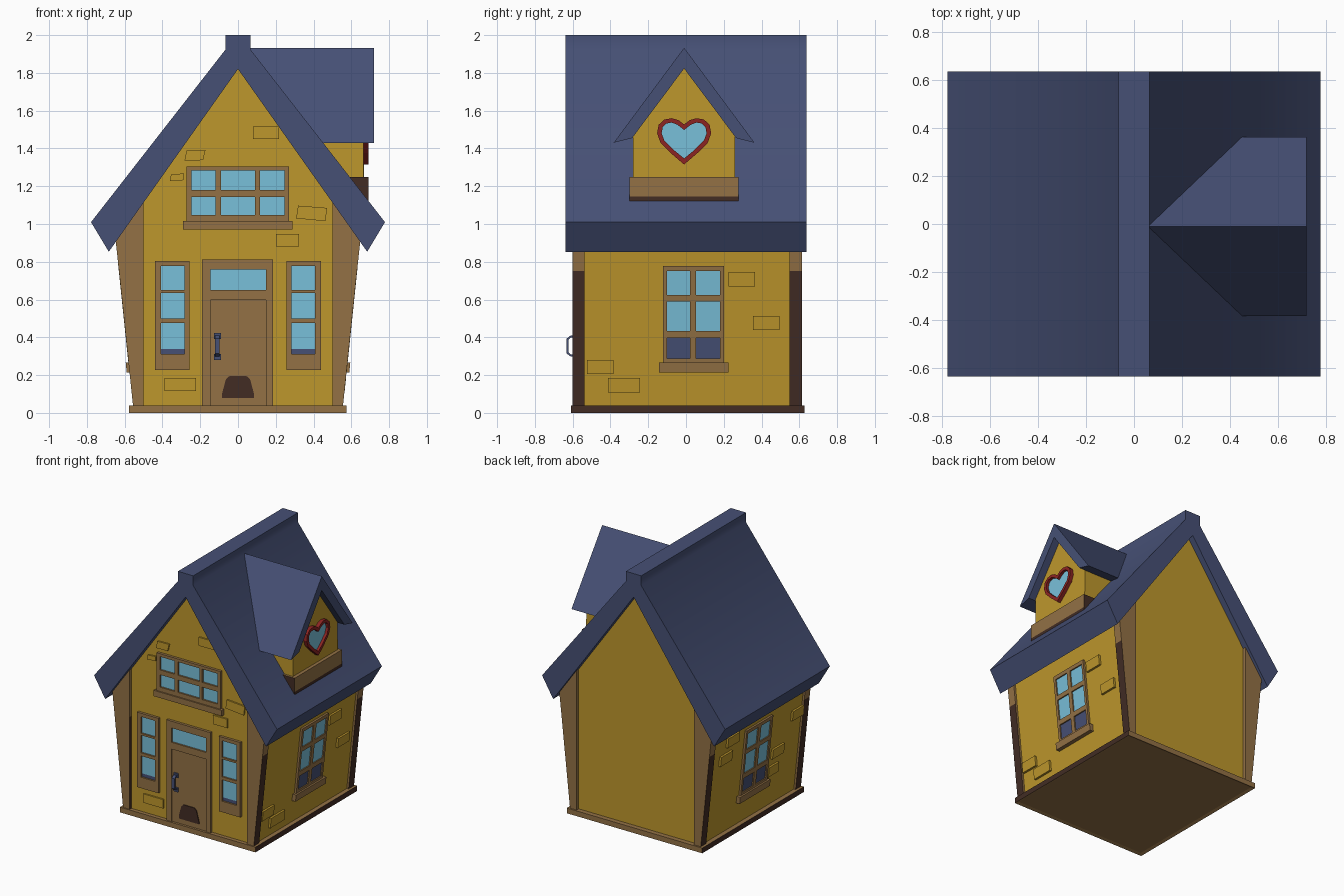
import bpy, bmesh

cube = bpy.data.objects.get("Cube")
if cube:
    bpy.data.objects.remove(cube, do_unlink=True)


def material(name, r, g, b):
    col = [((c / 255 + .055) / 1.055) ** 2.4 for c in (r, g, b)] + [1]
    m = bpy.data.materials.new(name)
    m.use_nodes = True
    m.diffuse_color = col
    m.node_tree.nodes["Principled BSDF"].inputs["Base Color"].default_value = col
    return m


YELLOW = material("yellow_plaster", 190, 151, 44)
WOOD = material("wood_brown", 147, 113, 69)
DARK = material("dark_wood", 66, 44, 36)
ROOF = material("slate_blue", 70, 80, 117)
GLASS = material("glass_blue", 121, 192, 218)
RED = material("heart_red", 140, 36, 34)


# Mappings from (across, up, depth) to space
def front(u, v, d):
    return (u, -.58 - d, v)


def side(s):
    return lambda u, v, d: (s * (.541 + .104 * (v - .04) + d), u, v)


def along_y(u, v, d):
    return (u, d, v)


def along_x(u, v, d):
    return (d, u, v)


def dormer(u, v, d):
    # depth 0 means the end buried in the main roof slope
    return (d if d else .065 + (1.93 - v) / 1.296 - .02, u - .01, v)


def finish(name, bm, mats):
    bmesh.ops.recalc_face_normals(bm, faces=bm.faces[:])
    me = bpy.data.meshes.new(name)
    bm.to_mesh(me)
    bm.free()
    for m in mats:
        me.materials.append(m)
    ob = bpy.data.objects.new(name, me)
    bpy.context.collection.objects.link(ob)
    return ob


def prism(name, polys, d0, d1, place, *mats):
    bm = bmesh.new()
    for poly in polys:
        a = [bm.verts.new(place(u, v, d0)) for u, v in poly]
        b = [bm.verts.new(place(u, v, d1)) for u, v in poly]
        bm.faces.new(a)
        bm.faces.new(b)
        for i in range(len(a)):
            j = (i + 1) % len(a)
            bm.faces.new((a[i], a[j], b[j], b[i]))
    return finish(name, bm, mats)


def rect(u0, u1, v0, v1):
    return [(u0, v0), (u1, v0), (u1, v1), (u0, v1)]


def mirrored(half):
    return half + [(-u, v) for u, v in reversed(half) if u]


def recolour(ob, rule):
    for p in ob.data.polygons:
        if rule(p.normal, p.center):
            p.material_index = 1


def window(name, place, box, cols, rows, blue_to=None, depth=.02):
    """Frame bars around a grid of panes, with glass behind."""
    u0, u1, v0, v1 = box
    us = [u0] + [u for c in cols for u in c] + [u1]
    vs = [v0] + [v for r in rows for v in r] + [v1]
    bars = [rect(us[i], us[i + 1], v0, v1) for i in range(0, len(us), 2)]
    bars += [rect(c[0], c[1], vs[i], vs[i + 1]) for c in cols for i in range(0, len(vs), 2)]
    prism(name + "_frame", bars, -.01, depth, place, WOOD)
    low = blue_to or rows[0][0]
    prism(name + "_glass", [rect(us[1], us[-2], low, vs[-2])], -.01, .007, place, GLASS)
    if blue_to:
        prism(name + "_lower_pane", [rect(us[1], us[-2], vs[1], low)], -.01, .007, place, ROOF)


# Base with a shallow recess underneath
base = prism("base", [rect(-.577, .575, 0, .04)], -.61, .627, along_y, WOOD, DARK)
bm = bmesh.new()
bm.from_mesh(base.data)
bottom = min(bm.faces, key=lambda f: f.calc_center_median().z)
bmesh.ops.inset_region(bm, faces=[bottom], thickness=.03, depth=-.008)
bm.to_mesh(base.data)
bm.free()
recolour(base, lambda n, c: abs(n.x) > .7 and abs(c.x) > .57)

# Walls and roof
prism("walls", [mirrored([(0, 1.825), (.633, .93), (.541, .04)])], -.58, .59, along_y, YELLOW)
roof = prism("roof", [mirrored([(0, 1.82), (.684, .853), (.778, 1.01), (.065, 1.925), (.065, 2)])],
             -.637, .637, along_y, ROOF)
roof.data.shade_smooth()
roof.data.set_sharp_from_angle(angle=.8)

# Corner posts, dark on their lower sides
for label, y0, y1 in (("front", -.602, -.537), ("back", .549, .615)):
    for s, hand in ((1, "left"), (-1, "right")):
        poly = [(s * u, v) for u, v in
                ((.5, .04), (.556, .04), (.63, .75), (.648, .915), (.5, 1.12), (.5, .75))]
        post = prism(f"{label}_{hand}_post", [poly], y0, y1, along_y, WOOD, DARK)
        recolour(post, lambda n, c: abs(n.x) > .7 and c.z < .75 and (abs(c.x) > .52 or c.y < 0))

# Front windows
window("gable_window", front, (-.272, .27, 1.015, 1.305),
       [(-.245, -.118), (-.091, .091), (.116, .247)], [(1.048, 1.143), (1.18, 1.282)])
prism("gable_window_sill", [rect(-.29, .288, .97, 1.015)], -.01, .03, front, WOOD)
for s, hand in ((1, "left"), (-1, "right")):
    cols = [tuple(sorted((s * .284, s * .407)))]
    u = sorted((s * .257, s * .439))
    window(f"front_{hand}_window", front, (u[0], u[1], .228, .804), cols,
           [(.312, .476), (.50, .635), (.65, .777)], .337)

# Door with transom, flap and handle
window("door", front, (-.19, .186, .03, .812), [(-.146, .148)], [(.04, .598), (.65, .76)])
prism("door_panel", [rect(-.146, .148, .04, .598)], -.01, .012, front, WOOD)
prism("door_flap", [mirrored([(.085, .08), (.085, .1), (.064, .178), (.045, .195)])],
      .012, .018, front, DARK)
prism("handle_plates", [rect(-.128, -.09, z, z + .032) for z in (.28, .39)], .01, .022, front, ROOF)
prism("handle_bar", [[(-.59, .298), (-.61, .298), (-.632, .315), (-.632, .393), (-.61, .41), (-.59, .41),
                      (-.59, .4), (-.608, .4), (-.622, .388), (-.622, .32), (-.608, .308), (-.59, .308)]],
      -.122, -.098, along_x, ROOF)

# Side windows
for s, hand, o in ((1, "left", 0), (-1, "right", -.035)):
    window(f"{hand}_side_window", side(s), (o - .122, o + .2, .265, .778),
           [(o - .1, o + .02), (o + .054, o + .18)],
           [(.287, .397), (.434, .59), (.624, .75)], .41, .016)
    prism(f"{hand}_side_sill", [rect(o - .143, o + .225, .215, .267)], -.01, .03, side(s), WOOD)

# Raised bricks
prism("front_bricks", [
    rect(.08, .216, 1.45, 1.515),
    [(-.283, 1.335), (-.185, 1.338), (-.172, 1.392), (-.272, 1.39)],
    [(-.36, 1.228), (-.288, 1.232), (-.285, 1.268), (-.355, 1.262)],
    [(.308, 1.03), (.462, 1.015), (.472, 1.085), (.318, 1.097)],
    rect(.2, .322, .88, .948),
    rect(-.39, -.222, .117, .185)], -.01, .012, front, YELLOW)
prism("left_bricks", [rect(.225, .365, .67, .745), rect(.356, .496, .44, .513),
                      rect(-.525, -.385, .205, .28), rect(-.413, -.243, .107, .185)],
      -.01, .016, side(1), YELLOW)
prism("right_bricks", [rect(.25, .39, .73, .805), rect(.32, .46, .61, .685), rect(-.34, -.2, .41, .485),
                       rect(-.29, -.17, .28, .355), rect(-.54, -.41, .63, .705)],
      -.01, .016, side(-1), YELLOW)

# Dormer
prism("dormer_walls", [mirrored([(0, 1.83), (.27, 1.465), (.27, 1.12)])], 0, .664, dormer, YELLOW)
prism("dormer_roof", [[(0, 1.823), (s * .275, 1.455), (s * .373, 1.43), (0, 1.933)] for s in (1, -1)],
      0, .72, dormer, ROOF)
sill = prism("dormer_sill", [rect(-.288, .288, 1.145, 1.25)], 0, .69, dormer, WOOD, DARK)
recolour(sill, lambda n, c: abs(n.y) > .7)
prism("dormer_sill_strip", [rect(-.288, .288, 1.12, 1.145)], 0, .69, dormer, DARK)

# Heart window with an even frame
outer = mirrored([(0, 1.315), (.07, 1.375), (.125, 1.43), (.143, 1.48), (.135, 1.525),
                  (.105, 1.553), (.065, 1.56), (.03, 1.55), (0, 1.527)])
inner = mirrored([(0, 1.347), (.056, 1.393), (.105, 1.442), (.119, 1.48), (.113, 1.513),
                  (.094, 1.532), (.066, 1.537), (.036, 1.526), (0, 1.498)])
bm = bmesh.new()
loops = [[bm.verts.new(dormer(u, v, d)) for u, v in pts]
         for pts, d in ((outer, .655), (outer, .692), (inner, .692), (inner, .655))]
for a, b in zip(loops, loops[1:] + loops[:1]):
    for i in range(len(a)):
        j = (i + 1) % len(a)
        bm.faces.new((a[i], a[j], b[j], b[i]))
finish("heart_frame", bm, [RED])
prism("heart_glass", [inner], .655, .672, dormer, GLASS)
